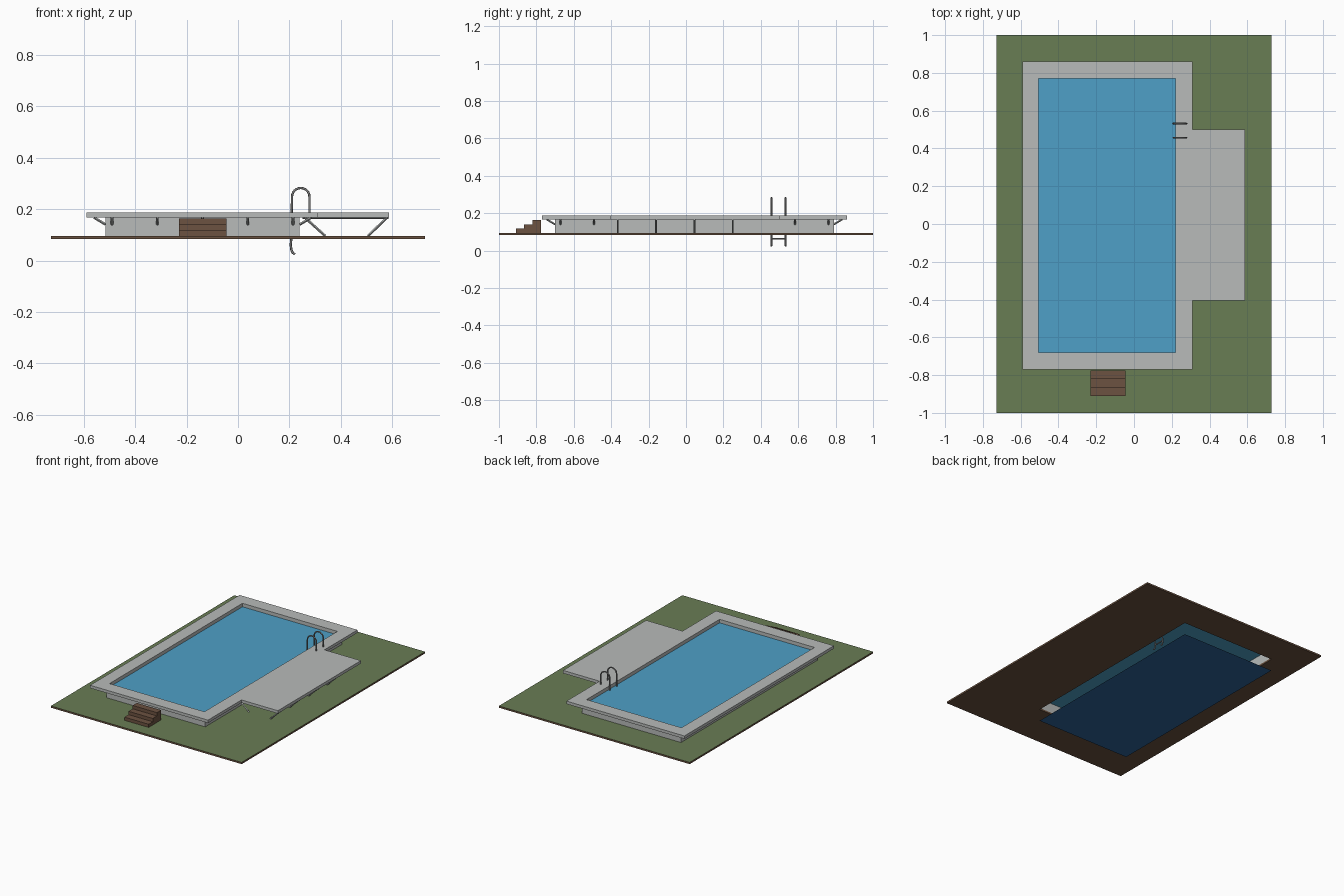
import bpy, bmesh, math
from mathutils import Vector

cube = bpy.data.objects.get("Cube")
if cube:
    bpy.data.objects.remove(cube, do_unlink=True)


def material(name, rgb):
    # sRGB 0-255 to linear
    lin = [((c / 255 + 0.055) / 1.055) ** 2.4 for c in rgb]
    m = bpy.data.materials.new(name)
    m.use_nodes = True
    m.diffuse_color = (*lin, 1)
    m.node_tree.nodes["Principled BSDF"].inputs["Base Color"].default_value = (*lin, 1)
    return m


GRASS = material("grass_green", (105, 125, 84))
SOIL = material("soil_brown", (104, 80, 62))
WOOD = material("wood_brown", (108, 82, 65))
CONCRETE = material("concrete_grey", (184, 187, 186))
WATER = material("water_blue", (78, 160, 199))
FLOOR = material("deep_blue", (44, 98, 152))
STEEL = material("steel_grey", (128, 128, 128))


def finish(name, bm, *mats):
    me = bpy.data.meshes.new(name)
    bm.to_mesh(me)
    bm.free()
    for m in mats:
        me.materials.append(m)
    ob = bpy.data.objects.new(name, me)
    bpy.context.collection.objects.link(ob)
    return ob


def corners(bm, rect, z):
    x0, x1, y0, y1 = rect
    return [bm.verts.new((x, y, z)) for x, y in ((x0, y0), (x1, y0), (x1, y1), (x0, y1))]


def frame(name, outer, inner, z0, z1, *mats):
    # rectangular slab with a rectangular opening
    bm = bmesh.new()
    loops = [corners(bm, r, z) for r, z in ((outer, z0), (outer, z1), (inner, z1), (inner, z0))]
    for a, b in zip(loops, loops[1:] + loops[:1]):
        for i in range(4):
            j = (i + 1) % 4
            bm.faces.new((a[i], a[j], b[j], b[i]))
    bm.normal_update()
    return finish(name, bm, *mats)


def sheet(name, rect, z, mat):
    bm = bmesh.new()
    bm.faces.new(corners(bm, rect, z))
    return finish(name, bm, mat)


def box(name, rect, z0, z1, mat):
    bm = bmesh.new()
    face = bm.faces.new(corners(bm, rect, z0))
    ext = bmesh.ops.extrude_face_region(bm, geom=[face])["geom"]
    bmesh.ops.translate(bm, vec=(0, 0, z1 - z0),
                        verts=[v for v in ext if isinstance(v, bmesh.types.BMVert)])
    bmesh.ops.recalc_face_normals(bm, faces=bm.faces)
    return finish(name, bm, mat)


def bar(bm, a, b, radius, sides=4):
    # straight bar between two points
    a, b = Vector(a), Vector(b)
    d = b - a
    rot = d.to_track_quat('Z', 'Y').to_matrix().to_4x4()
    rot.translation = (a + b) / 2
    bmesh.ops.create_cone(bm, cap_ends=True, segments=sides, radius1=radius,
                          radius2=radius, depth=d.length, matrix=rot)


POOL = (-0.505, 0.22, -0.68, 0.77)
WALL = (-0.515, 0.24, -0.70, 0.79)
DECK = (-0.59, 0.31, -0.77, 0.86)
GROUND_TOP, DECK_LOW, DECK_TOP = 0.095, 0.167, 0.187

# Ground with grass on its top faces only
ground = frame("ground", (-0.728, 0.728, -1, 1), POOL, 0.083, GROUND_TOP, SOIL, GRASS)
for p in ground.data.polygons:
    p.material_index = int(p.normal.z > 0.5)

# Pool shell, water and floor
frame("pool_wall", WALL, POOL, GROUND_TOP, DECK_LOW, CONCRETE)
sheet("water", POOL, 0.163, WATER)
sheet("pool_floor", POOL, 0, FLOOR)

# Deck around the pool and the terrace beside it
frame("pool_deck", DECK, POOL, DECK_LOW, DECK_TOP, CONCRETE)
box("side_deck", (0.31, 0.588, -0.405, 0.50), DECK_LOW, DECK_TOP, CONCRETE)

# Short slanted brackets under the deck edge
bm = bmesh.new()
for i in range(5):
    x = -0.49 + i * 0.176
    for y, s in ((WALL[2], -1), (WALL[3], 1)):
        bar(bm, (x, y, 0.14), (x, y + s * 0.045, DECK_LOW), 0.005)
for i in range(9):
    y = -0.67 + i * 0.179
    bar(bm, (WALL[0], y, 0.14), (WALL[0] - 0.045, y, DECK_LOW), 0.005)
    if not -0.45 < y < 0.52:
        bar(bm, (WALL[1], y, 0.14), (WALL[1] + 0.045, y, DECK_LOW), 0.005)
finish("deck_brackets", bm, CONCRETE)

# Leaning legs and beams under the terrace
bm = bmesh.new()
for i in range(4):
    y = -0.365 + i * 0.205
    bar(bm, (0.26, y, DECK_LOW), (0.34, y, GROUND_TOP), 0.005)
    bar(bm, (0.58, y, DECK_LOW), (0.505, y, GROUND_TOP), 0.005)
    bar(bm, (0.25, y, 0.165), (0.585, y, 0.165), 0.004)
finish("side_deck_legs", bm, CONCRETE)

# Wooden steps at the front
for i, top in enumerate((0.117, 0.14, 0.163)):
    y = -0.91 + i * 0.045
    box(f"step_{i + 1}", (-0.23, -0.045, y, y + 0.045), GROUND_TOP, top, WOOD)

# Ladder: two hooped rails and the rungs between them
path = [(0.278, DECK_TOP - 0.005)]
path += [(0.244 + 0.034 * math.cos(math.pi * t / 12), 0.248 + 0.034 * math.sin(math.pi * t / 12))
         for t in range(13)]
path += [(0.208, 0.09), (0.205, 0.06), (0.208, 0.04), (0.213, 0.03), (0.221, 0.024)]
RAILS = (0.457, 0.532)
for side, y in zip(("front", "back"), RAILS):
    cu = bpy.data.curves.new("rail_path", 'CURVE')
    cu.dimensions = '3D'
    cu.bevel_depth = 0.0045
    cu.bevel_resolution = 2
    cu.use_fill_caps = True
    sp = cu.splines.new('POLY')
    sp.points.add(len(path) - 1)
    for pt, (x, z) in zip(sp.points, path):
        pt.co = (x, y, z, 1)
    tmp = bpy.data.objects.new("rail_path", cu)
    bpy.context.collection.objects.link(tmp)
    me = bpy.data.meshes.new_from_object(tmp.evaluated_get(bpy.context.evaluated_depsgraph_get()))
    bpy.data.objects.remove(tmp, do_unlink=True)
    me.materials.clear()
    me.materials.append(STEEL)
    me.shade_smooth()
    rail = bpy.data.objects.new(f"ladder_rail_{side}", me)
    bpy.context.collection.objects.link(rail)

bm = bmesh.new()
for z in (0.062, 0.1, 0.138):
    bar(bm, (0.207, RAILS[0], z), (0.207, RAILS[1], z), 0.004, 8)
finish("ladder_rungs", bm, STEEL)
